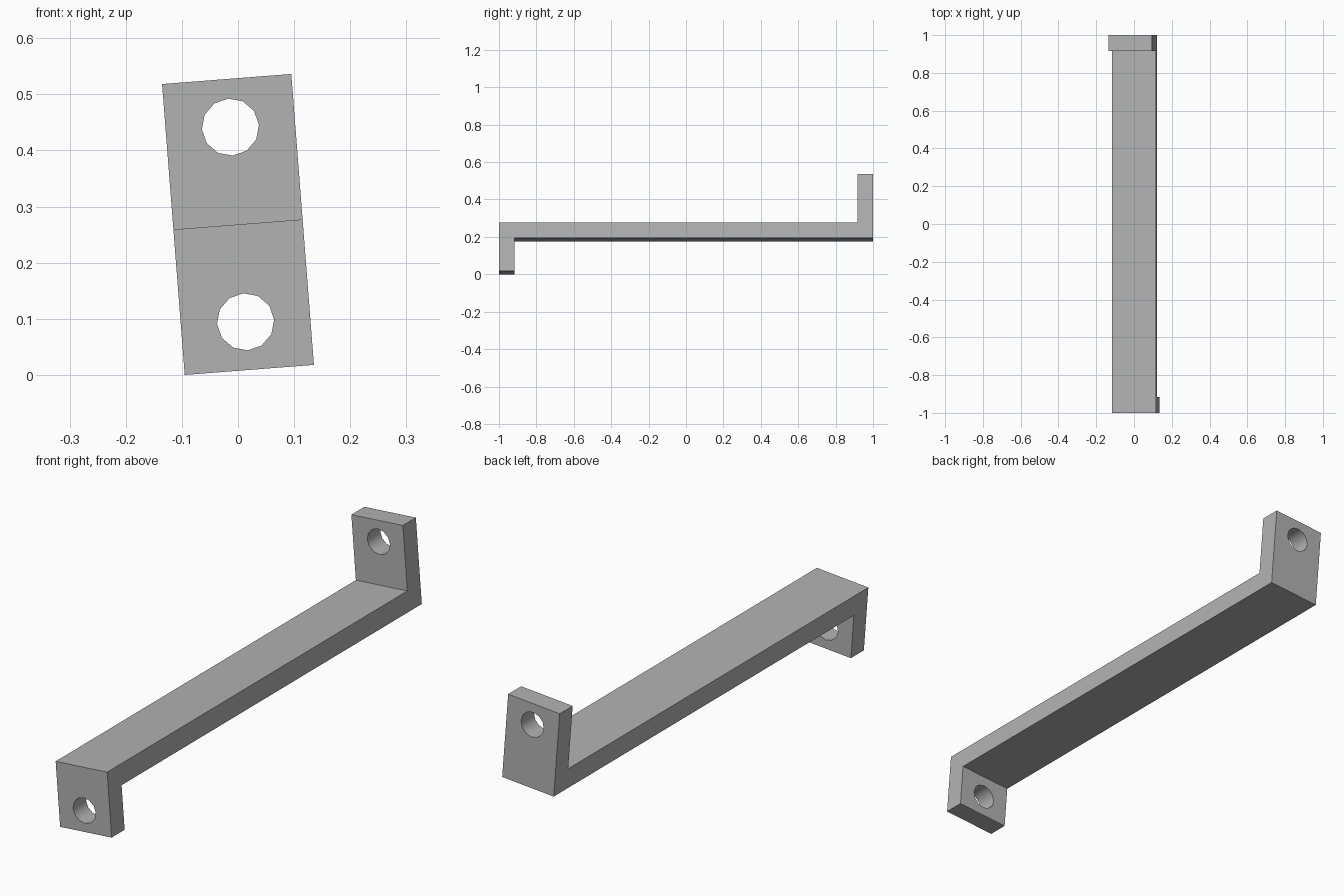
import bpy
import bmesh
import math
from mathutils import Matrix

cube = bpy.data.objects.get("Cube")
if cube:
    bpy.data.objects.remove(cube, do_unlink=True)

WIDTH, THICK, REACH = 0.231, 0.083, 0.26
HOLE_RADIUS, HOLE_OFFSET = 0.051, 0.174
TILT = math.radians(-4.45)

grey = bpy.data.materials.new("plain grey")
grey.use_nodes = True
colour = (0.45, 0.45, 0.45, 1)
grey.diffuse_color = colour
grey.node_tree.nodes["Principled BSDF"].inputs["Base Color"].default_value = colour


def add_object(name, bm):
    mesh = bpy.data.meshes.new(name)
    bmesh.ops.recalc_face_normals(bm, faces=bm.faces)
    bm.to_mesh(mesh)
    bm.free()
    mesh.materials.append(grey)
    obj = bpy.data.objects.new(name, mesh)
    bpy.context.collection.objects.link(obj)
    return obj


# Z-shaped bracket: side profile (y, z) extruded across its width
profile = [(-1, -REACH), (-1 + THICK, -REACH), (-1 + THICK, -THICK), (1, -THICK),
           (1, REACH), (1 - THICK, REACH), (1 - THICK, 0), (-1, 0)]
bm = bmesh.new()
side = bm.faces.new([bm.verts.new((-WIDTH / 2, y, z)) for y, z in profile])
extruded = bmesh.ops.extrude_face_region(bm, geom=[side])["geom"]
bmesh.ops.translate(bm, vec=(WIDTH, 0, 0),
                    verts=[v for v in extruded if isinstance(v, bmesh.types.BMVert)])
bracket = add_object("bracket", bm)

# Twelve-sided bolt hole through each end flange
for name, end in (("front_hole_cutter", -1), ("back_hole_cutter", 1)):
    bm = bmesh.new()
    place = (Matrix.Translation((0, end * (1 - THICK / 2), end * HOLE_OFFSET))
             @ Matrix.Rotation(math.pi / 2, 4, "X"))
    bmesh.ops.create_cone(bm, cap_ends=True, segments=12, radius1=HOLE_RADIUS,
                          radius2=HOLE_RADIUS, depth=THICK * 2, matrix=place)
    cutter = add_object(name, bm)
    cutter.hide_render = True
    cut = bracket.modifiers.new(name, "BOOLEAN")
    cut.operation = "DIFFERENCE"
    cut.solver = "EXACT"
    cut.object = cutter

# Apply the cuts and remove the cutters
bpy.ops.object.select_all(action="DESELECT")
bracket.select_set(True)
bpy.context.view_layer.objects.active = bracket
for cut in list(bracket.modifiers):
    cutter = cut.object
    bpy.ops.object.modifier_apply(modifier=cut.name)
    bpy.data.objects.remove(cutter, do_unlink=True)

# Lean the bracket about its length and rest it on the ground
bracket.data.transform(Matrix.Rotation(TILT, 4, "Y"))
lowest = min(v.co.z for v in bracket.data.vertices)
bracket.data.transform(Matrix.Translation((0, 0, -lowest)))
bpy.ops.object.shade_smooth_by_angle(angle=math.radians(35))
